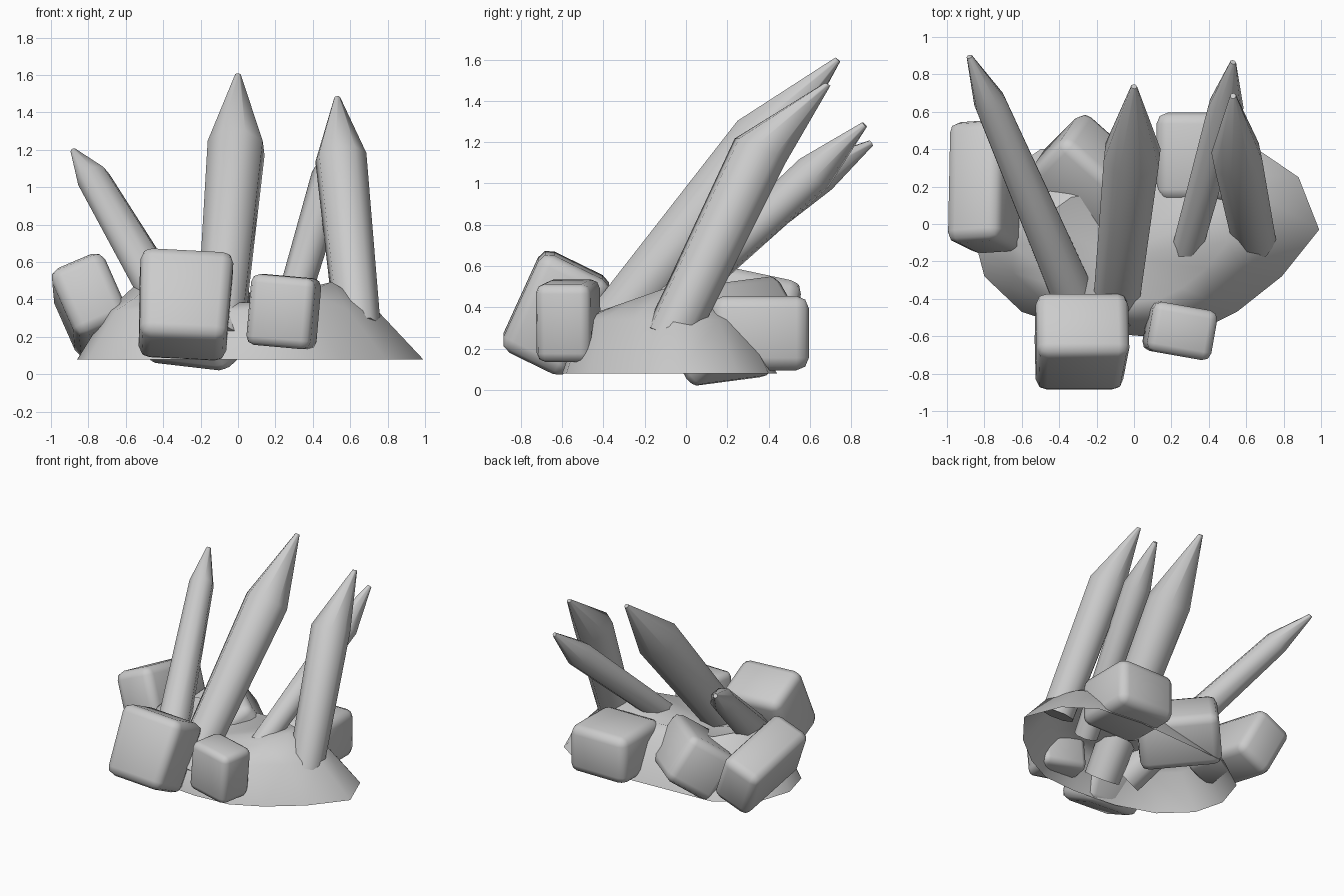
import bpy, bmesh, math
from mathutils import Vector, Euler

cube = bpy.data.objects.get("Cube")
if cube:
    bpy.data.objects.remove(cube, do_unlink=True)

# One plain stone colour
stone = bpy.data.materials.new("grey_stone")
stone.use_nodes = True
GREY = (0.6, 0.6, 0.6, 1)
stone.diffuse_color = GREY
stone.node_tree.nodes["Principled BSDF"].inputs["Base Color"].default_value = GREY


def finish(name, bm, angle):
    bmesh.ops.recalc_face_normals(bm, faces=bm.faces)
    mesh = bpy.data.meshes.new(name)
    bm.to_mesh(mesh)
    bm.free()
    mesh.materials.append(stone)
    obj = bpy.data.objects.new(name, mesh)
    bpy.context.collection.objects.link(obj)
    bpy.ops.object.select_all(action='DESELECT')
    obj.select_set(True)
    bpy.context.view_layer.objects.active = obj
    bpy.ops.object.shade_smooth_by_angle(angle=math.radians(angle))


def bridge(bm, lower, upper):
    n = len(lower)
    for i in range(n):
        j = (i + 1) % n
        bm.faces.new((lower[i], lower[j], upper[j], upper[i]))


def spike(name, base, shoulder, tip, r_base, r_shoulder, sides=8):
    """Tapered shaft with a long, slightly blunt point."""
    bm = bmesh.new()
    base, shoulder, tip = Vector(base), Vector(shoulder), Vector(tip)
    turn = (shoulder - base).to_track_quat('Z', 'Y')
    rings = []
    for centre, r in ((base, r_base), (shoulder, r_shoulder), (tip, 0.016)):
        ring = []
        for i in range(sides):
            a = math.tau * (i + 0.5) / sides
            ring.append(bm.verts.new(centre + turn @ Vector((r * math.cos(a), r * math.sin(a), 0))))
        rings.append(ring)
    bridge(bm, rings[0], rings[1])
    bridge(bm, rings[1], rings[2])
    bm.faces.new(rings[0])
    bm.faces.new(rings[2])
    finish(name, bm, 50)


def rock(name, centre, size, turn, taper=1.0, soft=0.06):
    """Boulder: a tilted block with softened edges."""
    bm = bmesh.new()
    bmesh.ops.create_cube(bm, size=1)
    rot = Euler([math.radians(a) for a in turn]).to_matrix()
    for v in bm.verts:
        k = taper if v.co.z < 0 else 1.0
        local = Vector((v.co.x * size[0] * k, v.co.y * size[1] * k, v.co.z * size[2]))
        v.co = Vector(centre) + rot @ local
    bmesh.ops.bevel(bm, geom=bm.edges[:], offset=soft, segments=2,
                    profile=0.5, affect='EDGES')
    finish(name, bm, 60)


# Hollow mound with a sunken crown, open underneath
outline = [(.99, -.03), (.88, .25), (.66, .4), (.3, .44), (-.1, .42), (-.5, .4),
           (-.78, .2), (-.86, -.05), (-.8, -.28), (-.6, -.47), (-.3, -.57),
           (.05, -.6), (.33, -.58), (.55, -.47), (.79, -.28)]
mid = Vector((-.12, -.18))
bm = bmesh.new()
rings = []
for scale, z, slope in ((1, .08, 0), (.78, .34, 0), (.56, .51, .35)):
    ring = []
    for p in outline:
        x, y = mid + (Vector(p) - mid) * scale
        ring.append(bm.verts.new((x, y, z - slope * abs(y + .05))))
    rings.append(ring)
bridge(bm, rings[0], rings[1])
bridge(bm, rings[1], rings[2])
crown = bm.verts.new((*mid, .34))
for i, v in enumerate(rings[2]):
    bm.faces.new((v, rings[2][(i + 1) % len(outline)], crown))
finish("mound", bm, 50)

# Leaning spikes
spike("centre_spike", (-.1, -.47, .18), (-.01, .37, 1.21), (0, .735, 1.6), .13, .16)
spike("right_spike", (.64, -.08, .25), (.55, .36, 1.16), (.53, .685, 1.48), .125, .14)
spike("left_spike", (-.3, -.44, .24), (-.77, .65, 1.04), (-.88, .895, 1.195), .125, .09)
spike("back_spike", (.26, -.22, .28), (.49, .62, 1.05), (.53, .865, 1.285), .085, .1)

# Boulders around the mound
rock("front_boulder", (-.285, -.635, .37), (.5, .38, .52), (-26, 3, 0), .93)
rock("small_front_boulder", (.245, -.57, .335), (.35, .27, .38), (0, 5, -10), soft=.045)
rock("left_boulder", (-.79, .2, .37), (.31, .66, .4), (-13, -23, 4))
rock("back_boulder", (-.22, .23, .285), (.4, .58, .38), (6, -34, 45))
rock("back_right_boulder", (.36, .36, .275), (.48, .47, .36), (0, 0, 0))
